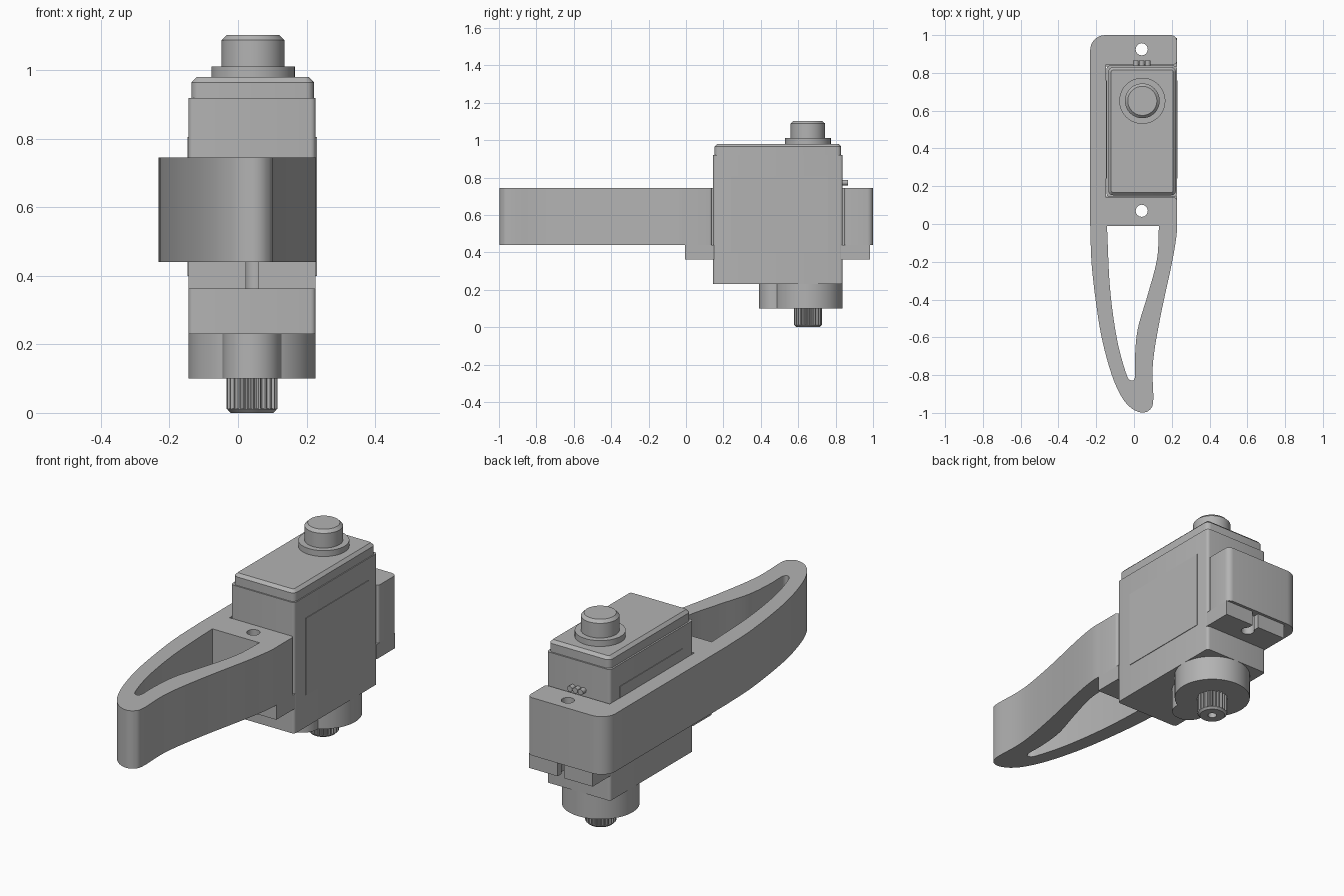
import bpy, bmesh, math
from mathutils import Vector

cube = bpy.data.objects.get("Cube")
if cube:
    bpy.data.objects.remove(cube, do_unlink=True)

grey = bpy.data.materials.new("light grey plastic")
grey.use_nodes = True
colour = (0.45, 0.45, 0.45, 1)
grey.diffuse_color = colour
grey.node_tree.nodes["Principled BSDF"].inputs["Base Color"].default_value = colour

CX, SHAFT_Y = 0.041, 0.652          # servo centre line and shaft position
LEFT, RIGHT = -0.145, 0.227         # servo case sides


def prism(name, outline, z0, z1, chamfer=0.0, chamfer_low=0.0):
    """Extrude an outline upward, optionally chamfering its top or bottom rim."""
    bm = bmesh.new()
    base = bm.faces.new([bm.verts.new((x, y, z0)) for x, y in outline])
    base.normal_update()
    if base.normal.z > 0:
        base.normal_flip()
    new = bmesh.ops.extrude_face_region(bm, geom=[base], use_keep_orig=True)["geom"]
    bmesh.ops.translate(bm, vec=(0, 0, z1 - z0), verts=[g for g in new if isinstance(g, bmesh.types.BMVert)])
    bmesh.ops.recalc_face_normals(bm, faces=bm.faces[:])
    for z, size in ((z1, chamfer), (z0, chamfer_low)):
        if size:
            rim = [e for e in bm.edges if all(abs(v.co.z - z) < 1e-5 for v in e.verts)]
            bmesh.ops.bevel(bm, geom=rim, offset=size, segments=1, affect='EDGES')
    mesh = bpy.data.meshes.new(name)
    bm.to_mesh(mesh)
    bm.free()
    mesh.materials.append(grey)
    ob = bpy.data.objects.new(name, mesh)
    bpy.context.collection.objects.link(ob)
    return ob


def circle(x, y, r, n=48):
    return [(x + r * math.cos(math.tau * i / n), y + r * math.sin(math.tau * i / n)) for i in range(n)]


def arc(x, y, r, start, end, n=8):
    angles = [math.radians(start + (end - start) * i / n) for i in range(n + 1)]
    return [(x + r * math.cos(a), y + r * math.sin(a)) for a in angles]


def rounded(x0, x1, y0, y1, r):
    return (arc(x1 - r, y1 - r, r, 0, 90, 4) + arc(x0 + r, y1 - r, r, 90, 180, 4)
            + arc(x0 + r, y0 + r, r, 180, 270, 4) + arc(x1 - r, y0 + r, r, 270, 360, 4))


def box(x0, x1, y0, y1):
    return [(x0, y0), (x1, y0), (x1, y1), (x0, y1)]


def spline(points, steps=7):
    """Smooth path through the given points."""
    p = [Vector(q) for q in points]
    p = [2 * p[0] - p[1]] + p + [2 * p[-1] - p[-2]]
    path = []
    for a, b, c, d in zip(p, p[1:], p[2:], p[3:]):
        for i in range(steps):
            t = i / steps
            path.append(tuple(0.5 * (2 * b + (c - a) * t + (2 * a - 5 * b + 4 * c - d) * t * t
                                     + (3 * b - a - 3 * c + d) * t ** 3)))
    return path + [tuple(p[-2])]


def cut(ob, cutters):
    """Subtract the cutters, then discard them."""
    for c in cutters:
        c.hide_render = True
        mod = ob.modifiers.new("cut", 'BOOLEAN')
        mod.operation, mod.solver, mod.object = 'DIFFERENCE', 'EXACT', c
    graph = bpy.context.evaluated_depsgraph_get()
    mesh = bpy.data.meshes.new_from_object(ob.evaluated_get(graph))
    ob.modifiers.clear()
    ob.data = mesh
    for c in cutters:
        bpy.data.objects.remove(c, do_unlink=True)


parts = []
HOLES = (0.07, 0.925)

# Horn-shaped bracket with an open-sided pocket for the servo
outer = spline([(-0.232, 0.0), (-0.222, -0.24), (-0.18, -0.555), (-0.127, -0.77), (-0.074, -0.9),
                (-0.02, -0.97), (0.04, -0.998), (0.085, -0.982), (0.102, -0.93), (0.1, -0.74),
                (0.138, -0.5), (0.2, -0.21), (0.225, -0.06), (RIGHT, 0.02)])
outline = (arc(-0.152, 0.92, 0.08, 90, 180) + outer + arc(RIGHT - 0.015, 0.125, 0.015, 0, 90, 4)
           + [(-0.147, 0.14), (-0.147, 0.845)]
           + arc(RIGHT - 0.015, 0.86, 0.015, -90, 0, 4) + arc(RIGHT - 0.03, 0.97, 0.03, 0, 90, 5))
bracket = prism("bracket", outline, 0.44, 0.745)
window = spline([(-0.143, -0.01), (-0.127, -0.34), (-0.09, -0.61), (-0.042, -0.79), (-0.016, -0.828),
                 (0.005, -0.81), (0.005, -0.71), (0.02, -0.555), (0.074, -0.37), (0.122, -0.185),
                 (0.132, -0.01)])
cut(bracket, [prism("window_cutter", window, 0.3, 0.9)]
    + [prism("screw_cutter", circle(CX, y, 0.032, 32), 0.3, 0.9) for y in HOLES])
parts.append(bracket)

# Servo case, stepped lid and shallow side panels
parts.append(prism("servo_case", rounded(LEFT, RIGHT, 0.145, 0.838, 0.015), 0.23, 0.92))
parts.append(prism("servo_lid", rounded(-0.136, 0.222, 0.152, 0.83, 0.025), 0.92, 0.98, chamfer=0.015))
for name, x0, x1 in (("right_panel", LEFT - 0.003, LEFT), ("left_panel", RIGHT, RIGHT + 0.003)):
    parts.append(prism(name, box(x0, x1, 0.24, 0.76), 0.40, 0.805))

# Mounting ears with open-ended screw slots
for name, y0, y1, hole, end in (("front_ear", -0.005, 0.15, HOLES[0], -0.1),
                                ("back_ear", 0.83, 0.985, HOLES[1], 1.1)):
    ear = prism(name, box(LEFT, RIGHT, y0, y1), 0.362, 0.44)
    cut(ear, [prism("hole_cutter", circle(CX, hole, 0.032, 32), 0.3, 0.5),
              prism("slot_cutter", box(CX - 0.018, CX + 0.018, min(hole, end), max(hole, end)), 0.3, 0.5)])
    parts.append(ear)

# Rear pivot button on the lid
parts.append(prism("pivot_flange", circle(CX + 0.003, SHAFT_Y, 0.122), 0.98, 1.011))
parts.append(prism("pivot_button", circle(CX + 0.003, SHAFT_Y, 0.092), 1.01, 1.103, chamfer=0.015))

# Gear housing with its smaller lobe
parts.append(prism("gear_housing", circle(CX, SHAFT_Y, 0.186, 64), 0.10, 0.23))
parts.append(prism("gear_lobe", circle(CX, 0.477, 0.086), 0.10, 0.23))

# Splined output shaft with a screw hole
teeth = 24
ring = []
for i in range(teeth * 4):
    r = 0.075 if i % 4 < 2 else 0.067
    a = math.tau * i / (teeth * 4)
    ring.append((CX + r * math.cos(a), SHAFT_Y + r * math.sin(a)))
shaft = prism("output_shaft", ring, 0.012, 0.10)
tip = prism("shaft_tip", circle(CX, SHAFT_Y, 0.072), 0.0, 0.0125, chamfer_low=0.01)
for ob in (shaft, tip):
    cut(ob, [prism("bore_cutter", circle(CX, SHAFT_Y, 0.022, 24), -0.1, 0.08)])
    parts.append(ob)

# Three cable stubs at the back of the case
for i in range(3):
    wire = prism("wire_%d" % (i + 1), circle(0, 0, 0.015, 16), 0, 0.04)
    wire.rotation_euler.x = -math.pi / 2
    wire.location = (CX + (i - 1) * 0.031, 0.826, 0.773)
    parts.append(wire)

# Smooth the curved walls while keeping hard edges
bpy.ops.object.select_all(action='DESELECT')
for ob in parts:
    ob.select_set(True)
bpy.context.view_layer.objects.active = bracket
bpy.ops.object.shade_smooth_by_angle(angle=math.radians(30))
